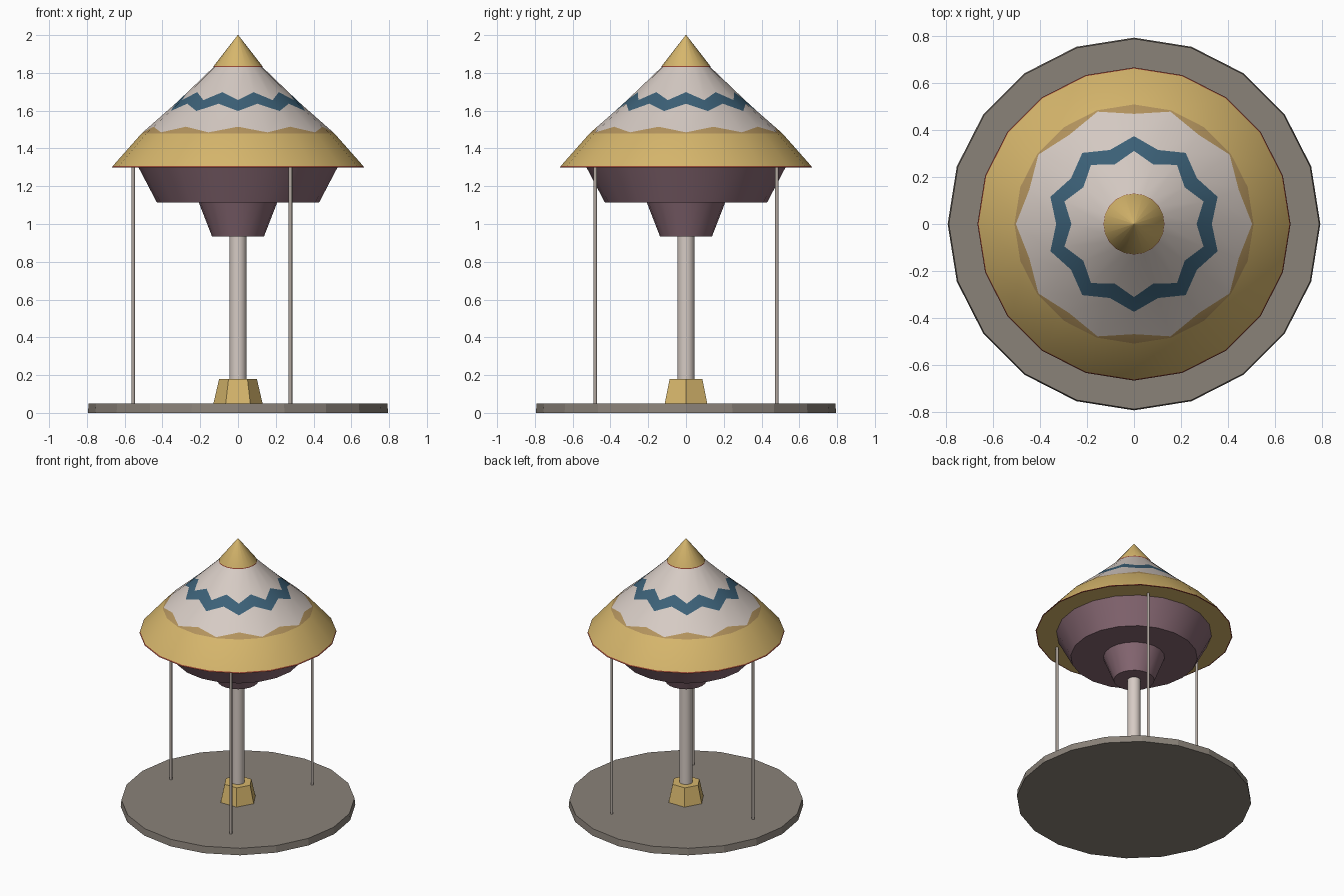
import bpy, bmesh, math

if "Cube" in bpy.data.objects:
    bpy.data.objects.remove(bpy.data.objects["Cube"])


def material(name, r, g, b):
    lin = [(c / 255 / 12.92) if c <= 10 else ((c / 255 + 0.055) / 1.055) ** 2.4 for c in (r, g, b)]
    m = bpy.data.materials.new(name)
    m.diffuse_color = (*lin, 1)
    m.use_nodes = True
    m.node_tree.nodes["Principled BSDF"].inputs["Base Color"].default_value = m.diffuse_color
    return m


GOLD = material("gold", 214, 182, 108)
CREAM = material("cream", 214, 203, 196)
BLUE = material("deep_blue", 60, 97, 120)
TAN = material("tan", 180, 148, 94)
RED = material("rust_red", 150, 72, 52)
MAUVE = material("mauve", 135, 104, 115)
GREY = material("warm_grey", 138, 130, 121)
STEEL = material("pole_grey", 178, 168, 160)


def turned(name, rows, mats, sides=20, smooth=True, loc=(0, 0), angle=35):
    """Lathe closed at both ends. Each row is (r_even, r_odd, z_even, z_odd) or (r, z);
    mats has one material per band, and the caps take the end bands' colour."""
    bm = bmesh.new()
    slots = list(dict.fromkeys(mats))
    rings = []
    for row in rows:
        r0, r1, z0, z1 = row if len(row) == 4 else (row[0], row[0], row[1], row[1])
        ring = []
        for k in range(sides):
            a = math.tau * k / sides
            r, z = (r1, z1) if k % 2 else (r0, z0)
            ring.append(bm.verts.new((loc[0] + r * math.cos(a), loc[1] + r * math.sin(a), z)))
        rings.append(ring)
    for i, m in enumerate(mats):
        for k in range(sides):
            n = (k + 1) % sides
            f = bm.faces.new((rings[i][k], rings[i][n], rings[i + 1][n], rings[i + 1][k]))
            f.material_index = slots.index(m)
    bm.faces.new(rings[0][::-1]).material_index = slots.index(mats[0])
    bm.faces.new(rings[-1]).material_index = slots.index(mats[-1])
    bmesh.ops.recalc_face_normals(bm, faces=bm.faces[:])
    mesh = bpy.data.meshes.new(name)
    bm.to_mesh(mesh)
    bm.free()
    for m in slots:
        mesh.materials.append(m)
    ob = bpy.data.objects.new(name, mesh)
    bpy.context.collection.objects.link(ob)
    if smooth:
        bpy.ops.object.select_all(action='DESELECT')
        ob.select_set(True)
        bpy.context.view_layer.objects.active = ob
        bpy.ops.object.shade_smooth_by_angle(angle=math.radians(angle))
    return ob


# Canopy slope: height for a given radius
SLOPE = [(0.13, 1.83), (0.265, 1.70), (0.35, 1.62), (0.51, 1.48), (0.668, 1.30)]


def height(r):
    for (ra, za), (rb, zb) in zip(SLOPE, SLOPE[1:]):
        if r <= rb:
            return za + (zb - za) * (r - ra) / (rb - ra)
    return SLOPE[-1][1]


def zigzag(r_even, r_odd):
    return (r_even, r_odd, height(r_even), height(r_odd))


# Floor disc, hexagonal foot and central column
turned("floor_disc", [(0.795, 0), (0.79, 0.05)], [GREY], smooth=False)
turned("column_foot", [(0.13, 0.05), (0.10, 0.18)], [GOLD], sides=6, smooth=False)
turned("column", [(0.045, 0.17), (0.045, 0.95)], [CREAM], sides=16)

# Stepped bowl under the canopy
turned("lower_bowl", [(0.138, 0.935), (0.208, 1.115)], [MAUVE])
turned("upper_bowl", [(0.43, 1.115), (0.528, 1.302)], [MAUVE])

# Canopy: underside, red rim, gold skirt, tan scallops, cream with a blue zigzag
turned("canopy",
       [(0.50, 1.299), (0.66, 1.299), (0.668, 1.299), (0.663, 1.307), zigzag(0.51, 0.51),
        zigzag(0.504, 0.47), zigzag(0.332, 0.375), zigzag(0.267, 0.312), (0.13, 1.83)],
       [GOLD, RED, RED, GOLD, TAN, CREAM, BLUE, CREAM])

# Pointed cap with red edging
turned("cap", [(0.131, 1.825), (0.129, 1.836), (0.0015, 2.0)], [RED, GOLD])

# Three thin support poles
for i in range(3):
    a = math.radians(60 + 120 * i)
    turned(f"support_pole_{i + 1}", [(0.01, 0.045), (0.01, 1.31)], [STEEL], sides=8,
           loc=(0.555 * math.cos(a), 0.555 * math.sin(a)), angle=50)
